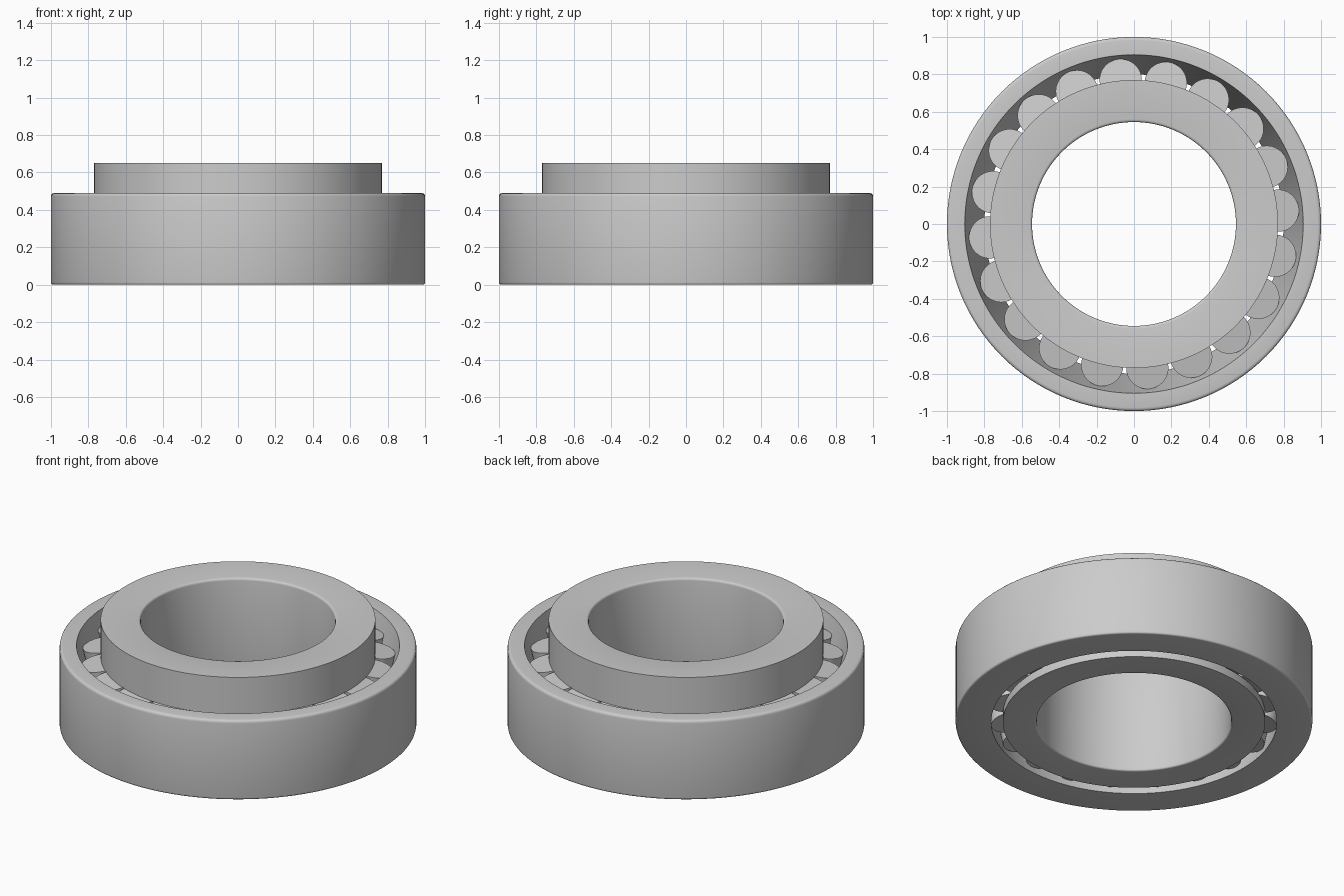
import bpy, bmesh, math
from mathutils import Matrix, Vector

cube = bpy.data.objects.get("Cube")
if cube:
    bpy.data.objects.remove(cube, do_unlink=True)

steel = bpy.data.materials.new("grey_steel")
steel.use_nodes = True
colour = (0.6, 0.6, 0.6, 1)
steel.diffuse_color = colour
steel.node_tree.nodes["Principled BSDF"].inputs["Base Color"].default_value = colour

HEIGHT = 0.65        # inner ring height
OUTER_H = 0.49       # outer ring height
APEX = -3.73         # shared apex of all the tapers, on the bearing axis
TILT = math.radians(10.57)
HALF = math.radians(1.53)
ROLLERS = 20
LOW, HIGH = 0.06, 0.42   # roller end centres


def rounded(prev, corner, nxt, size, steps=3):
    """Round a profile corner with a small quadratic curve."""
    p, c, n = Vector(prev), Vector(corner), Vector(nxt)
    a, b = c + (p - c).normalized() * size, c + (n - c).normalized() * size
    ts = [i / steps for i in range(steps + 1)]
    return [a * (1 - t) ** 2 + c * 2 * t * (1 - t) + b * t * t for t in ts]


def lathe(name, profile, segments=128):
    """Revolve a closed profile of (radius, z, corner rounding) around z."""
    pts = []
    for i, (r, z, size) in enumerate(profile):
        if size:
            before, after = profile[i - 1][:2], profile[(i + 1) % len(profile)][:2]
            pts += rounded(before, (r, z), after, size)
        else:
            pts.append(Vector((r, z)))
    bm = bmesh.new()
    rings = []
    for s in range(segments):
        a = math.tau * s / segments
        rings.append([bm.verts.new((p.x * math.cos(a), p.x * math.sin(a), p.y)) for p in pts])
    for s in range(segments):
        a, b = rings[s], rings[(s + 1) % segments]
        for i in range(len(pts)):
            j = (i + 1) % len(pts)
            bm.faces.new((a[i], b[i], b[j], a[j]))
    return finish(name, bm)


def finish(name, bm):
    bmesh.ops.recalc_face_normals(bm, faces=bm.faces)
    mesh = bpy.data.meshes.new(name)
    bm.to_mesh(mesh)
    bm.free()
    mesh.materials.append(steel)
    obj = bpy.data.objects.new(name, mesh)
    bpy.context.collection.objects.link(obj)
    bpy.ops.object.select_all(action='DESELECT')
    obj.select_set(True)
    bpy.context.view_layer.objects.active = obj
    bpy.ops.object.shade_smooth_by_angle(angle=math.radians(35))
    return obj


# Outer ring with a conical raceway
lathe("outer_ring", [
    (0.80, 0, 0), (1, 0, 0.012), (1, OUTER_H, 0.018), (0.905, OUTER_H, 0)])

# Inner ring: thin bottom rib, conical raceway, tall top rib
race = math.tan(TILT - HALF)
rib_low, rib_high = 0.077, 0.442
lathe("inner_ring", [
    (0.545, 0, 0.012), (0.735, 0, 0), (0.735, 0.05, 0),
    ((rib_low - APEX) * race, rib_low, 0),
    ((rib_high - APEX) * race, rib_high, 0),
    (0.77, 0.424, 0), (0.77, HEIGHT, 0), (0.545, HEIGHT, 0.015)])

# Tapered rollers, leaning outward around the raceway
bm = bmesh.new()
near, far = [(z - APEX) / math.cos(TILT) for z in (LOW, HIGH)]
for k in range(ROLLERS):
    turn = Matrix.Rotation(math.radians(5.3) + math.tau * k / ROLLERS, 4, 'Z')
    place = (Matrix.Translation((0, 0, APEX)) @ turn @ Matrix.Rotation(TILT, 4, 'Y')
             @ Matrix.Translation((0, 0, (near + far) / 2)))
    bmesh.ops.create_cone(bm, cap_ends=True, segments=48, matrix=place, depth=far - near,
                          radius1=near * math.tan(HALF), radius2=far * math.tan(HALF))
finish("tapered_rollers", bm)
